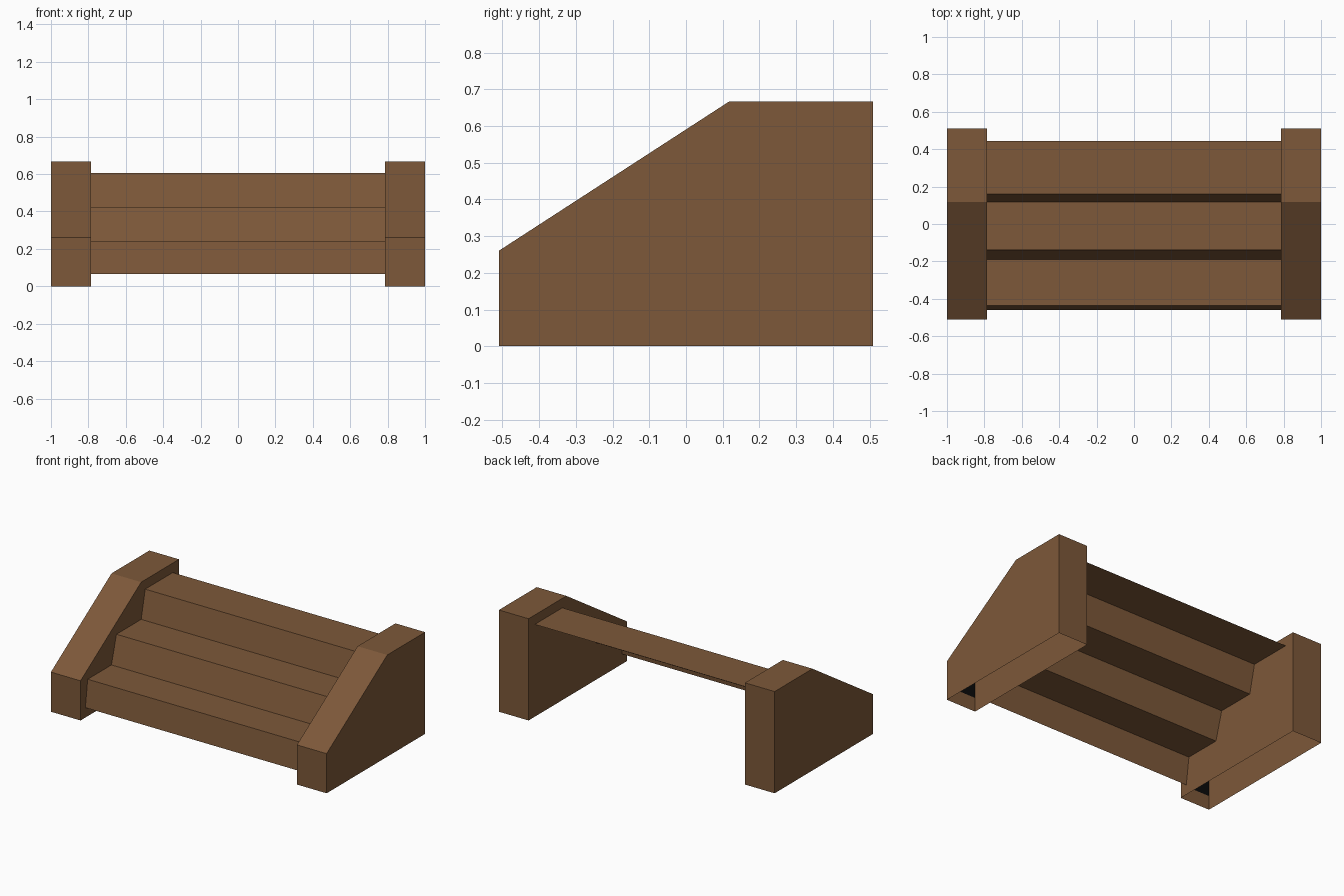
import bpy

if "Cube" in bpy.data.objects:
    bpy.data.objects.remove(bpy.data.objects["Cube"])


def material(name, colour):
    m = bpy.data.materials.new(name)
    m.diffuse_color = (*colour, 1)
    m.use_nodes = True
    m.node_tree.nodes["Principled BSDF"].inputs["Base Color"].default_value = m.diffuse_color
    return m


brown = material("brown wood", (0.205, 0.098, 0.041))
black = material("black", (0.003, 0.003, 0.003))


def sheet(name, profile, x0, x1, mat, closed=False):
    """Sweep a (y, z) profile along x; closed profiles get end caps."""
    n = len(profile)
    verts = [(x, y, z) for x in (x0, x1) for y, z in profile]
    faces = [(i, i + 1, n + i + 1, n + i) for i in range(n - 1)]
    if closed:
        faces += [tuple(range(n))[::-1], tuple(range(n, 2 * n))]
    mesh = bpy.data.meshes.new(name)
    mesh.from_pydata(verts, [], [f[::-1] for f in faces])
    mesh.materials.append(mat)
    ob = bpy.data.objects.new(name, mesh)
    bpy.context.collection.objects.link(ob)
    if closed:
        for p in mesh.polygons[-2:]:
            p.flip()
    return ob


# Sloped side walls, hollow and open underneath
wall = [(-0.51, 0), (-0.51, 0.26), (0.118, 0.667), (0.51, 0.667), (0.51, 0)]
for side, x0 in (("left", -1.0), ("right", 0.785)):
    sheet(side + "_wall", wall, x0, x0 + 0.215, brown, closed=True)
    # Dark patch inside the front of the wall
    sheet(side + "_inner_patch", [(-0.507, 0.09), (-0.507, 0.25)],
          x0 + 0.003, x0 + 0.212, black)

# Three steps as one folded sheet with leaning risers
steps = [(-0.46, 0.065), (-0.436, 0.242), (-0.19, 0.242), (-0.138, 0.423),
         (0.118, 0.423), (0.16, 0.605), (0.445, 0.605)]
sheet("steps", steps, -0.785, 0.785, brown)
